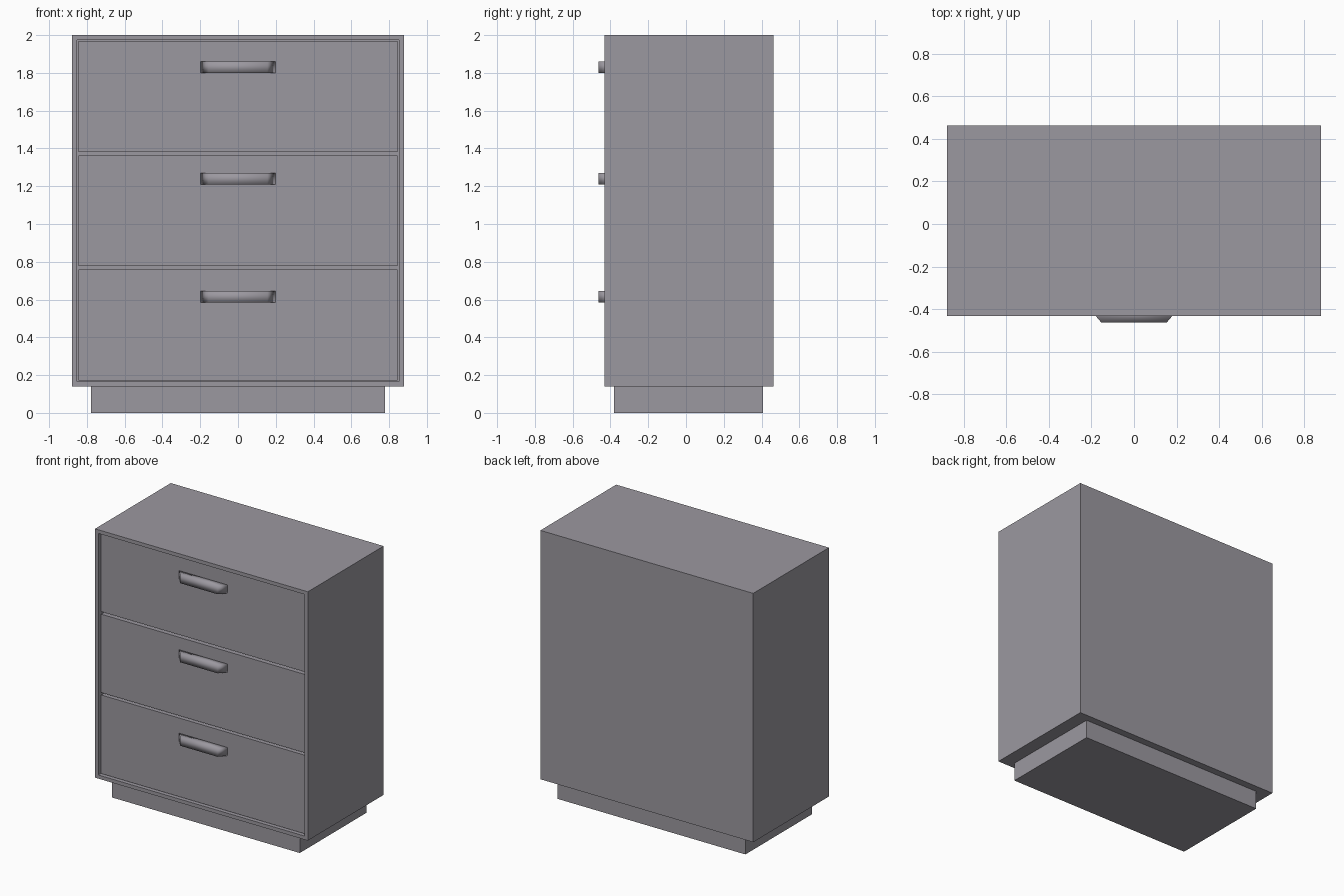
import bpy, bmesh
from mathutils import Vector

if "Cube" in bpy.data.objects:
    bpy.data.objects.remove(bpy.data.objects["Cube"])

# Dark grey paint for every part
paint = bpy.data.materials.new("dark_grey_paint")
paint.diffuse_color = (0.33, 0.315, 0.35, 1)
paint.use_nodes = True
paint.node_tree.nodes["Principled BSDF"].inputs["Base Color"].default_value = paint.diffuse_color


def finish(name, bm):
    bmesh.ops.recalc_face_normals(bm, faces=bm.faces[:])
    mesh = bpy.data.meshes.new(name)
    bm.to_mesh(mesh)
    bm.free()
    mesh.materials.append(paint)
    obj = bpy.data.objects.new(name, mesh)
    bpy.context.collection.objects.link(obj)
    return obj


def box_bm(lo, hi):
    lo, hi = Vector(lo), Vector(hi)
    bm = bmesh.new()
    bmesh.ops.create_cube(bm, size=1)
    bmesh.ops.scale(bm, vec=hi - lo, verts=bm.verts)
    bmesh.ops.translate(bm, vec=(lo + hi) / 2, verts=bm.verts)
    return bm


def extrude(bm, face, vec):
    new = bmesh.ops.extrude_face_region(bm, geom=[face])["geom"]
    verts = [v for v in new if isinstance(v, bmesh.types.BMVert)]
    bmesh.ops.translate(bm, vec=vec, verts=verts)


# Plinth under the cabinet
finish("plinth", box_bm((-0.777, -0.38, 0), (0.777, 0.408, 0.14)))

# Cabinet shell, open at the front
bm = box_bm((-0.88, -0.432, 0.14), (0.88, 0.463, 2.0))
front = min(bm.faces, key=lambda f: f.calc_center_median().y)
bmesh.ops.inset_region(bm, faces=[front], thickness=0.027, use_even_offset=True)
extrude(bm, front, (0, 0.86, 0))
if front.is_valid:
    bmesh.ops.delete(bm, geom=[front], context='FACES_ONLY')
finish("cabinet_shell", bm)


# Handle: smooth-shaded bar with slanted ends
def handle(name, z):
    bm = bmesh.new()
    profile = [(-0.2, -0.409), (-0.155, -0.462), (0.155, -0.462), (0.2, -0.409)]
    base = bm.faces.new([bm.verts.new((x, y, z - 0.031)) for x, y in profile])
    extrude(bm, base, (0, 0, 0.062))
    for f in bm.faces:
        f.smooth = True
    finish(name, bm)


# Three drawers, slightly recessed in the frame
drawers = [("bottom", 0.172, 0.759, 0.615),
           ("middle", 0.777, 1.363, 1.239),
           ("top", 1.382, 1.97, 1.83)]
for label, z0, z1, hz in drawers:
    finish(label + "_drawer", box_bm((-0.845, -0.41, z0), (0.845, 0.41, z1)))
    handle(label + "_handle", hz)
